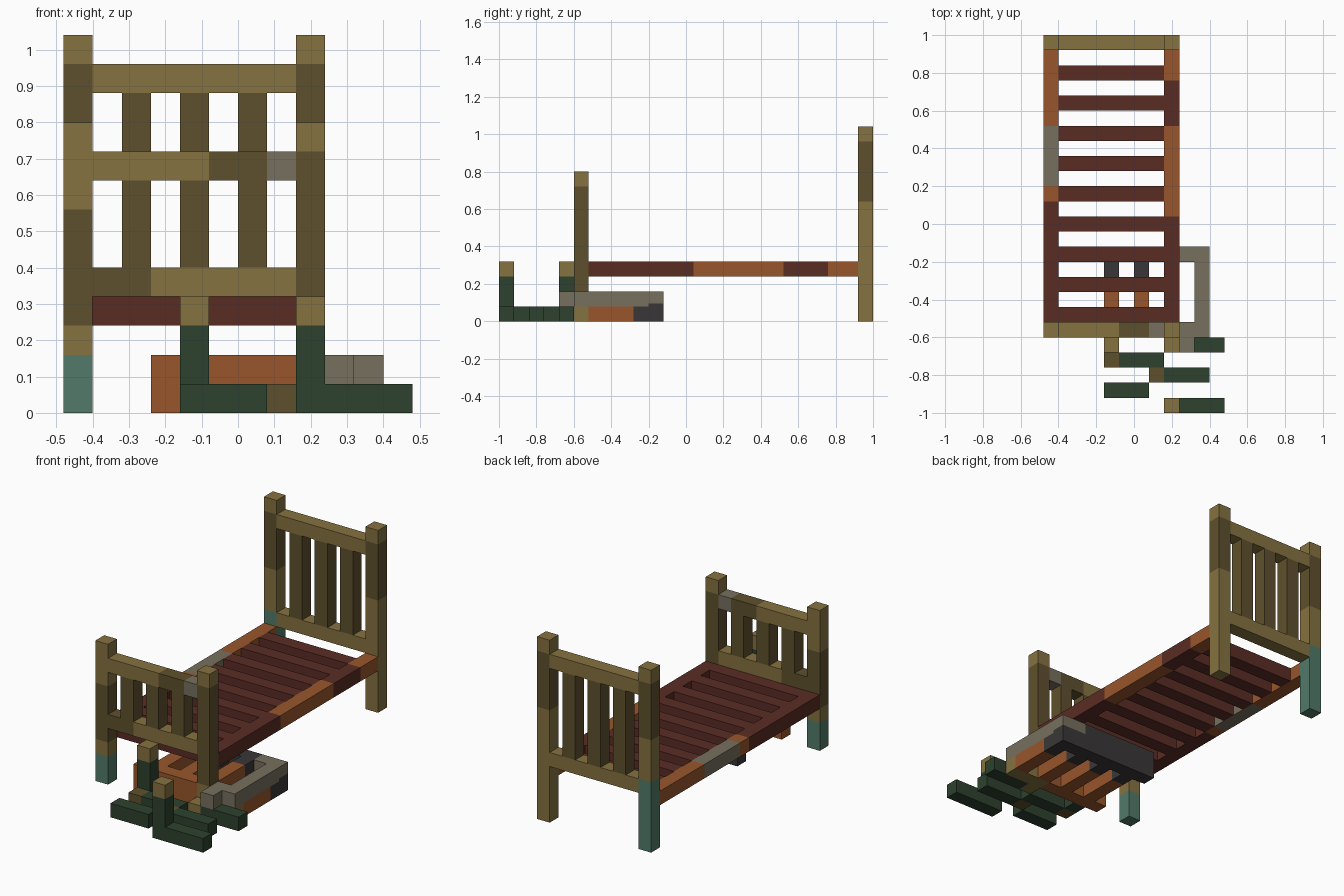
import bpy
import bmesh
from mathutils import Vector

if "Cube" in bpy.data.objects:
    bpy.data.objects.remove(bpy.data.objects["Cube"], do_unlink=True)

U = 0.08                                # one block
ORIGIN = Vector((-0.48, -1.0, 0.0))     # corner of block (0, 0, 0)

COLOURS = {
    "gold_wood": (134, 114, 64),
    "dark_wood": (95, 80, 45),
    "red_wood": (90, 44, 36),
    "orange_wood": (152, 86, 44),
    "grey_stone": (119, 112, 94),
    "charcoal": (58, 54, 55),
    "dark_green": (45, 65, 46),
    "teal": (81, 122, 105),
}


def linear(c):
    c /= 255
    return c / 12.92 if c <= 0.04045 else ((c + 0.055) / 1.055) ** 2.4


materials = {}
for mat_name, rgb in COLOURS.items():
    m = bpy.data.materials.new(mat_name)
    colour = tuple(linear(c) for c in rgb) + (1.0,)
    m.diffuse_color = colour
    m.use_nodes = True
    bsdf = next(n for n in m.node_tree.nodes if n.type == "BSDF_PRINCIPLED")
    bsdf.inputs["Base Color"].default_value = colour
    bsdf.inputs["Roughness"].default_value = 0.9
    materials[mat_name] = m


def beam(name, start, size, bands, axis=2):
    """Box in block units; bands = [(colour, end along axis), ...], last end ignored."""
    bm = bmesh.new()
    bmesh.ops.create_cube(bm, size=1)
    for v in bm.verts:
        v.co = ORIGIN + U * Vector([start[i] + (v.co[i] + 0.5) * size[i] for i in range(3)])
    normal = Vector([float(i == axis) for i in range(3)])
    ends = [ORIGIN[axis] + U * end for _, end in bands[:-1]]
    for end in ends:
        bmesh.ops.bisect_plane(bm, geom=bm.verts[:] + bm.edges[:] + bm.faces[:],
                               plane_co=normal * end, plane_no=normal)
    mesh = bpy.data.meshes.new(name)
    used = list(dict.fromkeys(c for c, _ in bands))
    for c in used:
        mesh.materials.append(materials[c])
    for f in bm.faces:
        pos = f.calc_center_median()[axis]
        band = sum(pos > end for end in ends)
        f.material_index = used.index(bands[band][0])
    bm.to_mesh(mesh)
    bm.free()
    obj = bpy.data.objects.new(name, mesh)
    bpy.context.collection.objects.link(obj)
    return obj


def solid(name, start, size, colour):
    return beam(name, start, size, [(colour, 0)])


# Headboard and footboard: posts, rails and upright slats
beam("headboard_post_left", (8, 24, 0), (1, 1, 13),
     [("gold_wood", 8), ("dark_wood", 12), ("gold_wood", 13)])
beam("headboard_post_right", (0, 24, 0), (1, 1, 13),
     [("teal", 5), ("gold_wood", 8), ("dark_wood", 12), ("gold_wood", 13)])
beam("footboard_post_left", (8, 5, 0), (1, 1, 10),
     [("gold_wood", 2), ("dark_wood", 9), ("gold_wood", 10)])
beam("footboard_post_right", (0, 5, 0), (1, 1, 10),
     [("teal", 2), ("gold_wood", 3), ("dark_wood", 7), ("gold_wood", 10)])
solid("headboard_top_rail", (1, 24, 11), (7, 1, 1), "gold_wood")
solid("headboard_bottom_rail", (1, 24, 4), (7, 1, 1), "gold_wood")
beam("footboard_top_rail", (1, 5, 8), (7, 1, 1),
     [("gold_wood", 5), ("dark_wood", 7), ("grey_stone", 8)], axis=0)
beam("footboard_bottom_rail", (1, 5, 4), (7, 1, 1),
     [("dark_wood", 3), ("gold_wood", 8)], axis=0)
for n, i in enumerate((2, 4, 6), 1):
    solid(f"headboard_slat_{n}", (i, 24, 5), (1, 1, 6), "dark_wood")
    solid(f"footboard_slat_{n}", (i, 5, 5), (1, 1, 3), "dark_wood")

# Bed frame: patched side rails and cross slats
beam("bed_rail_left", (8, 6, 3), (1, 18, 1),
     [("red_wood", 13), ("orange_wood", 19), ("red_wood", 22), ("orange_wood", 24)], axis=1)
beam("bed_rail_right", (0, 6, 3), (1, 18, 1),
     [("red_wood", 14), ("orange_wood", 15), ("grey_stone", 19), ("orange_wood", 24)], axis=1)
for n, j in enumerate(range(6, 23, 2), 1):
    solid(f"bed_slat_{n}", (1, j, 3), (7, 1, 1), "red_wood")

# Slatted crate under the bed
beam("crate_front", (3, 5, 0), (5, 1, 2), [("orange_wood", 8)], axis=0)
beam("crate_front_corner", (9, 5, 0), (2, 1, 2), [("gold_wood", 1), ("grey_stone", 2)])
solid("crate_back", (3, 10, 0), (6, 1, 2), "charcoal")
beam("crate_back_corner", (9, 10, 0), (2, 1, 2), [("charcoal", 1.2), ("grey_stone", 2)])
for n, i in enumerate((4, 6, 8), 1):
    beam(f"crate_bar_{n}", (i, 6, 0), (1, 4, 2),
         [("orange_wood", 9), ("charcoal", 10)], axis=1)
beam("crate_side_lower", (10, 6, 0), (1, 4, 1),
     [("orange_wood", 9), ("charcoal", 10)], axis=1)
solid("crate_side_upper", (10, 6, 1), (1, 4, 1), "grey_stone")
solid("crate_latch", (9, 4, 1), (1, 1, 1), "grey_stone")

# Loose planks and stumps at the foot of the bed
beam("plank_1", (9, 0, 0), (3, 1, 1), [("dark_green", 12)], axis=0)
beam("plank_2", (4, 1, 0), (3, 1, 1), [("dark_green", 7)], axis=0)
beam("plank_3", (7, 2, 0), (4, 1, 1), [("dark_wood", 8), ("dark_green", 11)], axis=0)
beam("plank_4", (4, 3, 0), (4, 1, 1), [("dark_wood", 5), ("dark_green", 8)], axis=0)
beam("plank_5", (8, 4, 0), (4, 1, 1), [("gold_wood", 9), ("dark_green", 12)], axis=0)
for n, (i, j) in enumerate(((8, 0), (4, 4)), 1):
    beam(f"stump_{n}", (i, j, 0), (1, 1, 4), [("dark_green", 3), ("gold_wood", 4)])
